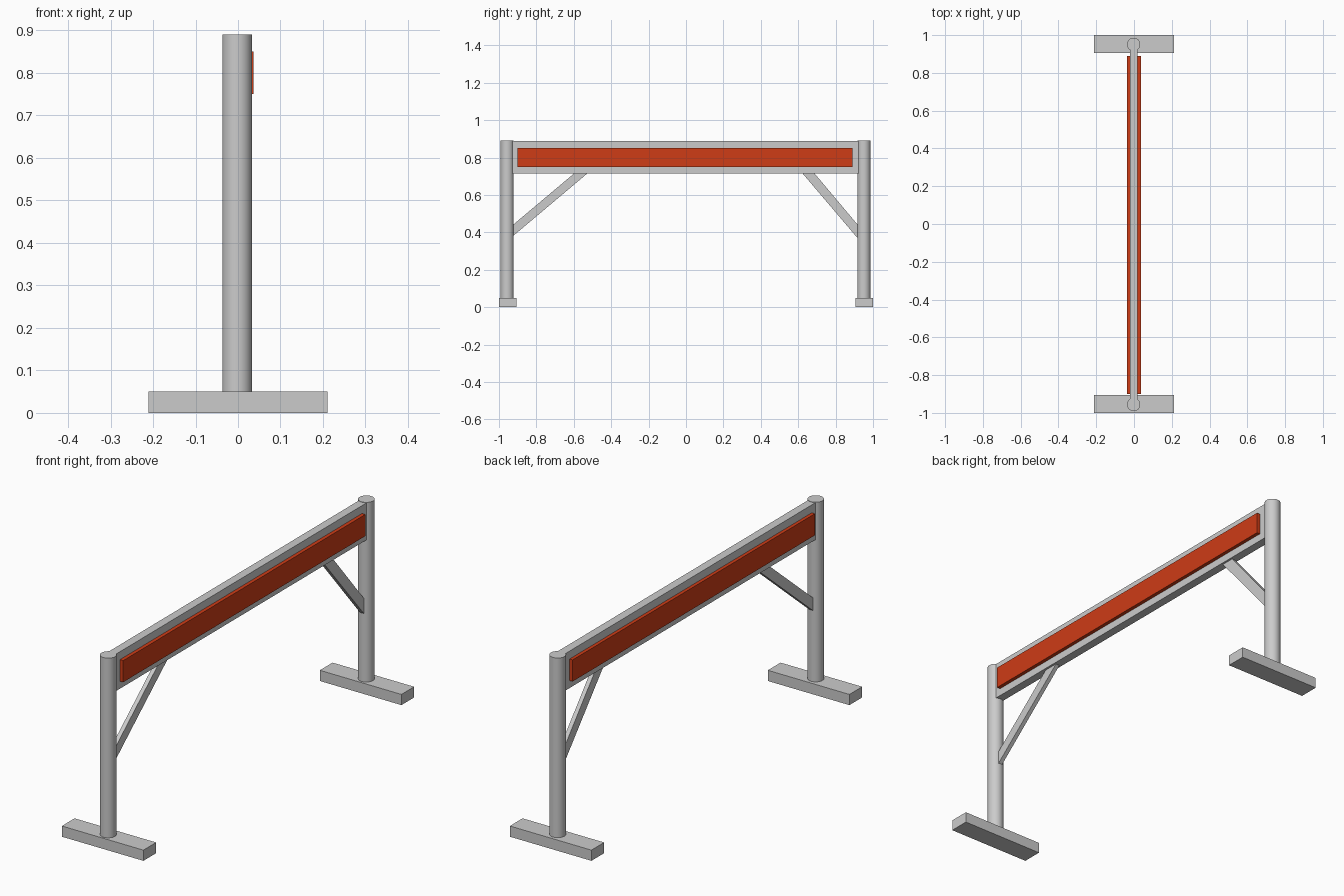
import bpy, bmesh

if "Cube" in bpy.data.objects:
    bpy.data.objects.remove(bpy.data.objects["Cube"])

orange = bpy.data.materials.new("orange_paint")
orange.diffuse_color = (0.62, 0.045, 0.008, 1)
orange.use_nodes = True
orange.node_tree.nodes["Principled BSDF"].inputs["Base Color"].default_value = orange.diffuse_color


def box(name, x, y, z, mat=None):
    """Box from (min, max) ranges on each axis."""
    return prism(name, [(y[0], z[0]), (y[1], z[0]), (y[1], z[1]), (y[0], z[1])], x, mat)


def prism(name, profile, x, mat=None):
    """Extrude a y-z profile along x."""
    bm = bmesh.new()
    face = bm.faces.new([bm.verts.new((x[0], y, z)) for y, z in profile])
    ext = bmesh.ops.extrude_face_region(bm, geom=[face])
    verts = [g for g in ext["geom"] if isinstance(g, bmesh.types.BMVert)]
    bmesh.ops.translate(bm, vec=(x[1] - x[0], 0, 0), verts=verts)
    bmesh.ops.recalc_face_normals(bm, faces=bm.faces)
    mesh = bpy.data.meshes.new(name)
    bm.to_mesh(mesh)
    bm.free()
    obj = bpy.data.objects.new(name, mesh)
    bpy.context.collection.objects.link(obj)
    if mat:
        mesh.materials.append(mat)
    return obj


# Feet and round posts at both ends
for side, post_y, foot_y in (("front", -0.956, (-1, -0.906)), ("back", 0.951, (0.906, 1))):
    box(side + "_foot", (-0.211, 0.211), foot_y, (0, 0.05))
    bpy.ops.mesh.primitive_cylinder_add(vertices=32, radius=0.035, depth=0.84,
                                        location=(-0.002, post_y, 0.47))
    bpy.context.object.name = side + "_post"
    bpy.ops.object.shade_smooth_by_angle()

# Cross beam between the posts
box("cross_beam", (-0.021, 0.019), (-0.93, 0.925), (0.715, 0.888))

# Orange boards on both faces of the beam
for side, x in (("left", (-0.037, -0.021)), ("right", (0.019, 0.036))):
    box(side + "_board", x, (-0.9, 0.89), (0.75, 0.851), orange)

# Diagonal braces, ends cut flush with post and beam
prism("front_brace", [(-0.925, 0.38), (-0.527, 0.715), (-0.598, 0.715), (-0.925, 0.44)],
      (-0.011, 0.009))
prism("back_brace", [(0.92, 0.366), (0.623, 0.715), (0.687, 0.715), (0.92, 0.438)],
      (-0.011, 0.009))
